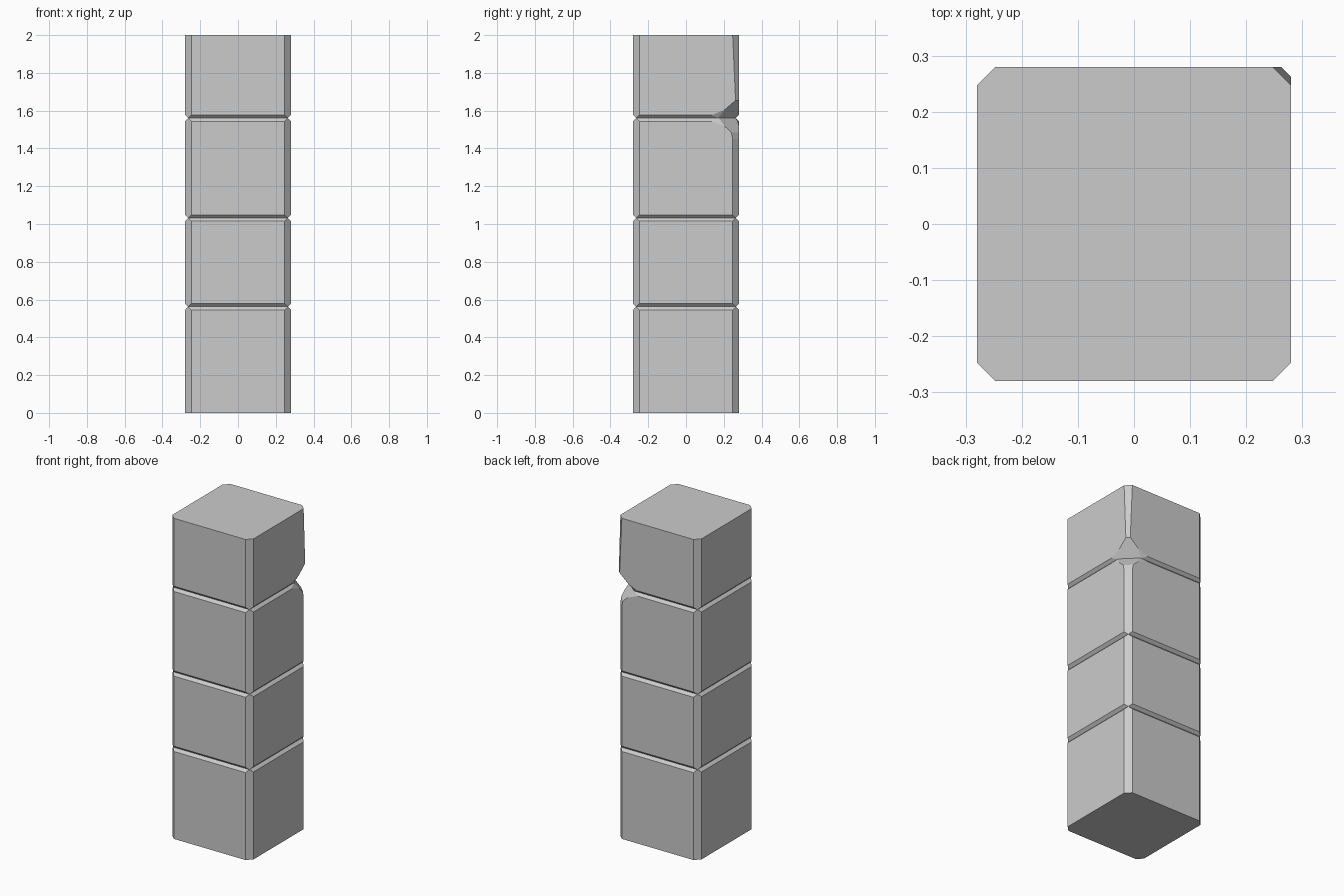
import bpy, bmesh
from mathutils import Vector

if "Cube" in bpy.data.objects:
    bpy.data.objects.remove(bpy.data.objects["Cube"])

H = 0.28        # half width of the pillar
C = 0.033       # corner chamfer
G = 0.0165      # groove depth and half height
S = 2 * H - C   # x + y on a corner chamfer


def cut(bm, point, normal):
    """Slice away everything on the normal side and cap the opening."""
    geom = bm.verts[:] + bm.edges[:] + bm.faces[:]
    res = bmesh.ops.bisect_plane(bm, geom=geom, dist=1e-6, plane_co=point,
                                 plane_no=normal, clear_outer=True)
    edges = [e for e in res["geom_cut"] if isinstance(e, bmesh.types.BMEdge)]
    bmesh.ops.holes_fill(bm, edges=[e for e in edges if e.is_boundary], sides=0)


def corner_cut(bm, s0, z0, s1, z1):
    """Plane over the back right corner, through x+y=s0 at z0 and s1 at z1."""
    k = (s1 - s0) / (z1 - z0)
    cut(bm, Vector((s0 / 2, s0 / 2, z0)), Vector((1, 1, -k)))


def side_cut(bm, a, b, c):
    """Plane through three points, and its twin mirrored across x = y."""
    a, b, c = Vector(a), Vector(b), Vector(c)
    n = (b - a).cross(c - a)
    if n.x < 0:
        n.negate()
    cut(bm, a, n)
    cut(bm, a.yxz, n.yxz)


def block(name, z0, z1, chip=None, plain_corner=True):
    bm = bmesh.new()
    bmesh.ops.create_cube(bm, size=1)
    for v in bm.verts:
        v.co = (v.co.x * 2 * H, v.co.y * 2 * H, z0 if v.co.z < 0 else z1)
    # vertical corner chamfers
    for sx in (-1, 1):
        for sy in (-1, 1):
            if plain_corner or (sx, sy) != (1, 1):
                cut(bm, Vector((sx * S / 2, sy * S / 2, 0)), Vector((sx, sy, 0)))
    # groove bevels on the joints between blocks
    for z, up, joint in ((z0, -1, z0 > 0), (z1, 1, z1 < 2)):
        if joint:
            for d in ((1, 0), (-1, 0), (0, 1), (0, -1)):
                p = Vector((d[0] * (H - G), d[1] * (H - G), z))
                cut(bm, p, Vector((d[0], d[1], up)))
    if chip:
        chip(bm)
    bmesh.ops.recalc_face_normals(bm, faces=bm.faces)
    me = bpy.data.meshes.new(name)
    bm.to_mesh(me)
    bm.free()
    bpy.context.collection.objects.link(bpy.data.objects.new(name, me))


J1, J2, J3 = 0.562, 1.032, 1.56


def lower_chip(bm):
    corner_cut(bm, S, 1.45, 0.52, 1.485)
    corner_cut(bm, 0.52, 1.485, 0.485, 1.517)
    side_cut(bm, (H, 0.137, J3 - G), (H, 0.205, 1.517), (H - G, 0.172, J3))


def upper_chip(bm):
    corner_cut(bm, S, 2.0, 0.542, 1.66)
    corner_cut(bm, 0.537, 1.65, 0.485, 1.605)
    side_cut(bm, (H, 0.137, J3 + G), (H, 0.205, 1.605), (H - G, 0.17, J3))


# stacked stone blocks, the upper joint chipped at the back right corner
block("base_block", 0, J1)
block("lower_block", J1, J2)
block("upper_block", J2, J3, lower_chip)
block("top_block", J3, 2.0, upper_chip, plain_corner=False)
